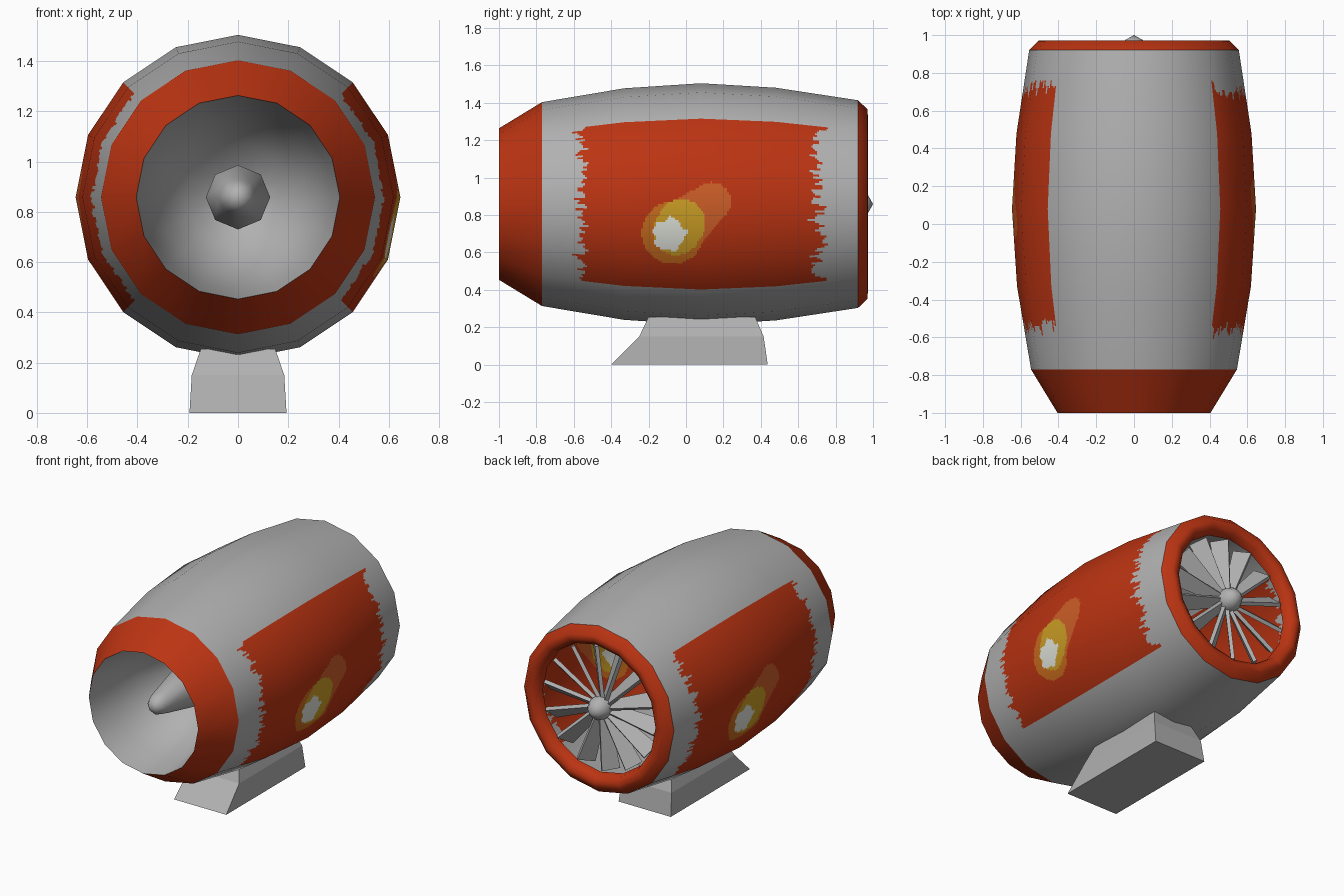
import bpy, bmesh, math, random
from mathutils import Vector, Matrix

if "Cube" in bpy.data.objects:
    bpy.data.objects.remove(bpy.data.objects["Cube"])

random.seed(4)
CZ = 0.858          # height of the engine axis
SIDES = 16


def material(name, rgb):
    m = bpy.data.materials.new(name)
    m.diffuse_color = (*rgb, 1)
    m.use_nodes = True
    m.node_tree.nodes["Principled BSDF"].inputs["Base Color"].default_value = m.diffuse_color
    return m


GREY = material("bare metal grey", (0.44, 0.44, 0.44))
RED = material("red paint", (0.50, 0.034, 0.006))
TAIL = material("flame tail orange", (0.60, 0.11, 0.02))
ORANGE = material("flame orange", (0.58, 0.15, 0.012))
YELLOW = material("flame yellow", (0.60, 0.34, 0.018))
WHITE = material("flame white", (0.76, 0.78, 0.72))


def add_object(name, verts, faces, mats, angle=None):
    me = bpy.data.meshes.new(name)
    me.from_pydata(verts, [], faces)
    for m in mats:
        me.materials.append(m)
    ob = bpy.data.objects.new(name, me)
    bpy.context.collection.objects.link(ob)
    if angle is not None:
        me.shade_smooth()
        me.set_sharp_from_angle(angle=math.radians(angle))
    return ob


def lathe(name, profile, sides, mat, angle=50):
    """Spin (y, radius) points about the engine axis."""
    n = len(profile)
    verts = []
    for i in range(sides):
        a = 2 * math.pi * i / sides
        verts += [(r * math.cos(a), y, CZ + r * math.sin(a)) for y, r in profile]
    faces = []
    for i in range(sides):
        p, q = i * n, (i + 1) % sides * n
        for j in range(n - 1):
            f = [p + j, p + j + 1, q + j + 1, q + j]
            if profile[j][1] == 0:
                f = [p, p + 1, q + 1]
            elif profile[j + 1][1] == 0:
                f = [p + j, p + j + 1, q + j]
            faces.append(f)
    ob = add_object(name, verts, faces, [mat], angle)
    bm = bmesh.new()
    bm.from_mesh(ob.data)
    bmesh.ops.remove_doubles(bm, verts=bm.verts, dist=1e-5)
    bm.to_mesh(ob.data)
    bm.free()
    return ob


# Painted body: 16-sided barrel, side panels cut finely for the paint
BODY = [(-0.77, 0.545), (-0.33, 0.619), (0.08, 0.646), (0.48, 0.622), (0.92, 0.555)]
SLOPE = [0.17, 0.117, 0.004, -0.106, -0.153]


def lerp_table(y, values):
    for j in range(len(BODY) - 1):
        a, b = BODY[j][0], BODY[j + 1][0]
        if y <= b + 1e-6:
            t = (y - a) / (b - a)
            return values[j] * (1 - t) + values[j + 1] * t
    return values[-1]


def in_capsule(y, z, a, b, ra, rb):
    dy, dz = b[0] - a[0], b[1] - a[1]
    t = ((y - a[0]) * dy + (z - a[1]) * dz) / (dy * dy + dz * dz)
    t = min(1, max(0, t))
    return math.hypot(y - a[0] - t * dy, z - a[1] - t * dz) < ra + (rb - ra) * t


def paint(y, z, lo, hi):
    """Material slot of a point on a side panel."""
    ang = math.atan2(z - 0.695, y + 0.09)
    white_r = 0.086 + 0.009 * math.sin(5 * ang + 1) + 0.006 * math.sin(9 * ang)
    if math.hypot(y + 0.09, z - 0.695) < white_r:
        return 5
    if in_capsule(y, z, (-0.05, 0.71), (-0.025, 0.755), 0.125, 0.13):
        return 4
    if math.hypot(y + 0.07, z - 0.705) < 0.167:
        return 3
    if in_capsule(y, z, (-0.07, 0.70), (0.135, 0.87), 0.15, 0.105):
        return 2
    return 1 if lo < y < hi else 0


def build_body():
    rows = {round(p[0], 2) for p in BODY}
    for a, b in ((-64, -48), (-24, 40), (62, 80)):
        rows |= {round(k / 100, 2) for k in range(a, b + 1)}
    rows = sorted(rows)
    radii = [p[1] for p in BODY]
    corner = [Vector((math.cos(2 * math.pi * i / SIDES), 0, math.sin(2 * math.pi * i / SIDES)))
              for i in range(SIDES + 1)]
    right, left = (0, 1, 14, 15), (6, 7, 8, 9)
    dirs, side_of = [], []
    for i in range(SIDES):
        side = 1 if i in right else -1 if i in left else 0
        cuts = 20 if side else 1
        for k in range(cuts):
            dirs.append(corner[i].lerp(corner[i + 1], k / cuts))
            side_of.append(side)
    n = len(rows)
    verts, normals, faces, slots = [], [], [], []
    for d in dirs:
        for y in rows:
            verts.append(d * lerp_table(y, radii) + Vector((0, y, CZ)))
            normals.append((d.normalized() + Vector((0, -lerp_table(y, SLOPE), 0))).normalized())
    lo, hi = -0.56, 0.7
    for i, side in enumerate(side_of):
        p, q = i * n, (i + 1) % len(dirs) * n
        # ragged brush ends, drifting from streak to streak
        lo = 0.35 * lo + 0.65 * random.triangular(-0.64, -0.49, -0.55)
        hi = 0.35 * hi + 0.65 * random.triangular(0.62, 0.79, 0.70)
        for j in range(n - 1):
            f = (p + j, p + j + 1, q + j + 1, q + j)
            faces.append(f)
            c = sum((verts[v] for v in f), Vector()) / 4
            y = c.y if side > 0 else 0.16 - c.y   # far side is turned about
            slots.append(paint(y, c.z, lo, hi) if side else 0)
    ob = add_object("engine_body", verts, faces, [GREY, RED, TAIL, ORANGE, YELLOW, WHITE])
    ob.data.polygons.foreach_set("material_index", slots)
    ob.data.shade_smooth()
    ob.data.normals_split_custom_set_from_vertices(normals)


build_body()

# Red intake lip, grey duct and nose cone
lathe("intake_lip", [(-1, 0.405), (-0.77, 0.545)], SIDES, RED)
lathe("intake_duct", [(-0.35, 0.10), (-0.42, 0.21), (-0.6, 0.32), (-0.8, 0.375), (-1, 0.405)],
      SIDES, GREY, 60)
lathe("nose_cone", [(-0.91, 0), (-0.9, 0.035), (-0.87, 0.06), (-0.82, 0.075),
                    (-0.58, 0.128), (-0.34, 0.128)], 8, GREY, 50)

# Rounded red rear rim
lathe("rear_rim", [(0.92, 0.555), (0.97, 0.507), (0.972, 0.475), (0.95, 0.44), (0.90, 0.43)],
      SIDES, RED, 60)

# Fan hub and pitched blades
lathe("fan_hub", [(0.78, 0), (0.78, 0.06), (0.88, 0.078), (0.94, 0.072), (0.975, 0.045), (1.0, 0)],
      8, GREY, 60)


def build_fan(count=14, pitch=48):
    bm = bmesh.new()
    for i in range(count):
        made = bmesh.ops.create_cube(bm, size=1)["verts"]
        for v in made:
            tip = v.co.z > 0
            v.co = Vector((v.co.x * (0.115 if tip else 0.06), v.co.y * 0.024,
                           0.41 if tip else 0.04))
        turn = (Matrix.Translation((0, 0.875, CZ))
                @ Matrix.Rotation(2 * math.pi * (i + 0.3) / count, 4, 'Y')
                @ Matrix.Rotation(-math.radians(pitch), 4, 'Z'))
        bmesh.ops.transform(bm, matrix=turn, verts=made)
    ob = add_object("fan_blades", [], [], [GREY])
    bm.to_mesh(ob.data)
    bm.free()


build_fan()

# Stand: stacked rectangles (z, half width, front y, back y)
levels = [(0, 0.193, -0.40, 0.437), (0.15, 0.184, -0.25, 0.415), (0.255, 0.148, -0.20, 0.37)]
pts = []
for z, w, f, b in levels:
    pts += [(-w, f, z), (w, f, z), (w, b, z), (-w, b, z)]
quads = [(3, 2, 1, 0), (8, 9, 10, 11)]
for k in (0, 4):
    quads += [(k + s, k + (s + 1) % 4, k + 4 + (s + 1) % 4, k + 4 + s) for s in range(4)]
add_object("stand", pts, quads, [GREY])
